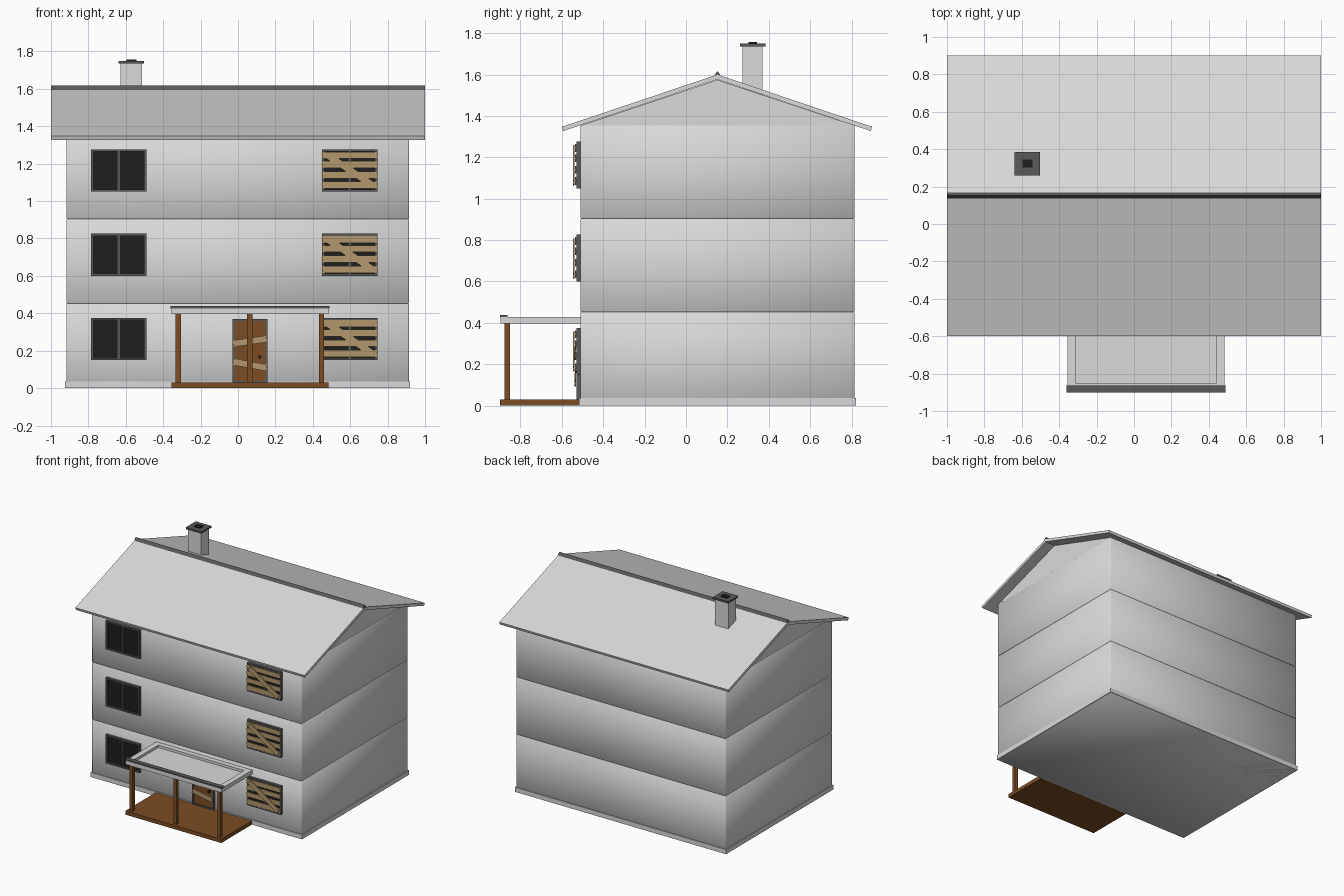
import bpy, bmesh, math
from mathutils import Matrix, Vector

if "Cube" in bpy.data.objects:
    bpy.data.objects.remove(bpy.data.objects["Cube"])


def material(name, rgb):
    m = bpy.data.materials.new(name)
    m.diffuse_color = (*rgb, 1)
    m.use_nodes = True
    m.node_tree.nodes["Principled BSDF"].inputs["Base Color"].default_value = m.diffuse_color
    return m


PLASTER = material("pale grey", (0.70, 0.70, 0.70))
DARK = material("dark grey", (0.10, 0.10, 0.10))
GLASS = material("black glass", (0.013, 0.013, 0.013))
BROWN = material("brown wood", (0.20, 0.075, 0.017))
TAN = material("tan board", (0.45, 0.31, 0.15))


def finish(name, bm, mat):
    bmesh.ops.recalc_face_normals(bm, faces=bm.faces)
    me = bpy.data.meshes.new(name)
    bm.to_mesh(me)
    bm.free()
    me.materials.append(mat)
    ob = bpy.data.objects.new(name, me)
    bpy.context.collection.objects.link(ob)
    return ob


def box(name, x, y, z, mat, bevel=0):
    bm = bmesh.new()
    size = [b - a for a, b in (x, y, z)]
    mid = [(a + b) / 2 for a, b in (x, y, z)]
    bmesh.ops.create_cube(bm, size=1, matrix=Matrix.Translation(mid) @ Matrix.Diagonal((*size, 1)))
    if bevel:
        bmesh.ops.bevel(bm, geom=bm.edges[:], offset=bevel, segments=1, affect='EDGES')
        for f in bm.faces:
            f.smooth = True
    return finish(name, bm, mat)


def prism(name, points, axis, a, b, mat):
    """Extrude a 2D outline along x (points are y, z) or along y (points are x, z)."""
    bm = bmesh.new()
    verts = [bm.verts.new((a, u, v) if axis == 'x' else (u, a, v)) for u, v in points]
    face = bm.faces.new(verts)
    ext = bmesh.ops.extrude_face_region(bm, geom=[face])
    moved = [g for g in ext["geom"] if isinstance(g, bmesh.types.BMVert)]
    bmesh.ops.translate(bm, verts=moved, vec=(b - a, 0, 0) if axis == 'x' else (0, b - a, 0))
    return finish(name, bm, mat)


def board(name, p, q, width, y, mat=TAN):
    """Broken plank with splintered ends from p to q in the facade plane."""
    p, q = Vector(p), Vector(q)
    d = (q - p).normalized()
    n = Vector((-d.y, d.x)) * width / 2
    s = d * 0.009
    pts = [p - n, q - n - s, q - n * 0.3, q + n * 0.3 - s, q + n,
           p + n + s, p + n * 0.3, p - n * 0.3 + s]
    prism(name, pts, 'y', y, y + 0.007, mat)


def frame(name, x, z, y, t, mat):
    box(name + "_left", (x[0], x[0] + t), y, z, mat)
    box(name + "_right", (x[1] - t, x[1]), y, z, mat)
    box(name + "_top", (x[0] + t, x[1] - t), y, (z[1] - t, z[1]), mat)
    box(name + "_bottom", (x[0] + t, x[1] - t), y, (z[0], z[0] + t), mat)


# Storeys and plinth
for i in range(3):
    box(f"storey_{i + 1}", (-0.918, 0.914), (-0.511, 0.815),
        (0.452 * i, 0.452 * (i + 1)), PLASTER, 0.004)
box("plinth", (-0.924, 0.92), (-0.517, 0.821), (0, 0.036), PLASTER)

# Gable attic and roof
RIDGE = 0.152
prism("attic_gable", [(-0.511, 1.353), (0.815, 1.353), (RIDGE, 1.574)], 'x', -0.916, 0.912, PLASTER)
prism("roof", [(-0.6, 1.347), (RIDGE, 1.6), (0.9, 1.347), (0.893, 1.327), (RIDGE, 1.576),
               (-0.593, 1.327)], 'x', -1, 1, PLASTER)
prism("ridge_cap", [(RIDGE - 0.02, 1.59), (RIDGE, 1.617), (RIDGE + 0.02, 1.59)], 'x',
      -1.0, 1.0, DARK)

# Chimney
box("chimney", (-0.628, -0.512), (0.272, 0.37), (1.5, 1.738), PLASTER)
box("chimney_cap", (-0.638, -0.502), (0.26, 0.385), (1.735, 1.749), DARK)
box("chimney_opening", (-0.597, -0.543), (0.303, 0.344), (1.747, 1.756), GLASS)

# Windows: open on the left, boarded on the right
for i in range(3):
    z0 = 0.15 + 0.45 * i
    z = (z0, z0 + 0.226)
    for side, x0 in (("left", -0.785), ("right", 0.45)):
        x = (x0, x0 + 0.295)
        tag = f"{side}_window_{i + 1}"
        frame(tag + "_frame", x, z, (-0.53, -0.508), 0.012, DARK)
        box(tag + "_glass", (x[0] + 0.01, x[1] - 0.01), (-0.519, -0.508),
            (z[0] + 0.01, z[1] - 0.01), GLASS)
        xm = sum(x) / 2
        box(tag + "_mullion", (xm - 0.006, xm + 0.006), (-0.527, -0.508),
            (z[0] + 0.012, z[1] - 0.012), DARK)
    for j, h in enumerate((0.035, 0.09, 0.145, 0.195)):
        board(f"window_board_{i + 1}_{j + 1}", (0.446, z0 + h), (0.749, z0 + h), 0.037, -0.537)
    board(f"diagonal_board_{i + 1}", (0.475, z0 + 0.198), (0.735, z0 + 0.025), 0.037, -0.545)

# Door
frame("door_frame", (-0.03, 0.157), (0.028, 0.37), (-0.53, -0.508), 0.011, DARK)
box("door", (-0.022, 0.149), (-0.523, -0.508), (0.036, 0.361), BROWN)
box("door_handle", (0.11, 0.124), (-0.537, -0.52), (0.158, 0.174), GLASS)
board("door_board_upper", (-0.028, 0.237), (0.155, 0.264), 0.036, -0.538)
board("door_board_lower", (-0.028, 0.142), (0.155, 0.108), 0.036, -0.538)

# Porch deck and posts
box("porch_deck", (-0.355, 0.483), (-0.898, -0.515), (0, 0.03), BROWN)
for i, x in enumerate((-0.32, 0.063, 0.447)):
    box(f"porch_post_{i + 1}", (x - 0.014, x + 0.014), (-0.877, -0.85), (0.028, 0.4), BROWN)

# Porch canopy: sunken panel, raised rim, dark front trim
box("canopy_panel", (-0.33, 0.46), (-0.88, -0.511), (0.396, 0.408), PLASTER)
frame_x, rim_z = (-0.355, 0.483), (0.396, 0.428)
box("canopy_rim_left", (frame_x[0], -0.311), (-0.897, -0.511), rim_z, PLASTER)
box("canopy_rim_right", (0.439, frame_x[1]), (-0.897, -0.511), rim_z, PLASTER)
box("canopy_rim_front", (-0.311, 0.439), (-0.897, -0.853), rim_z, PLASTER)
box("canopy_rim_back", (-0.311, 0.439), (-0.55, -0.511), rim_z, PLASTER)
box("canopy_trim", (-0.36, 0.488), (-0.9, -0.863), (0.427, 0.438), DARK)
